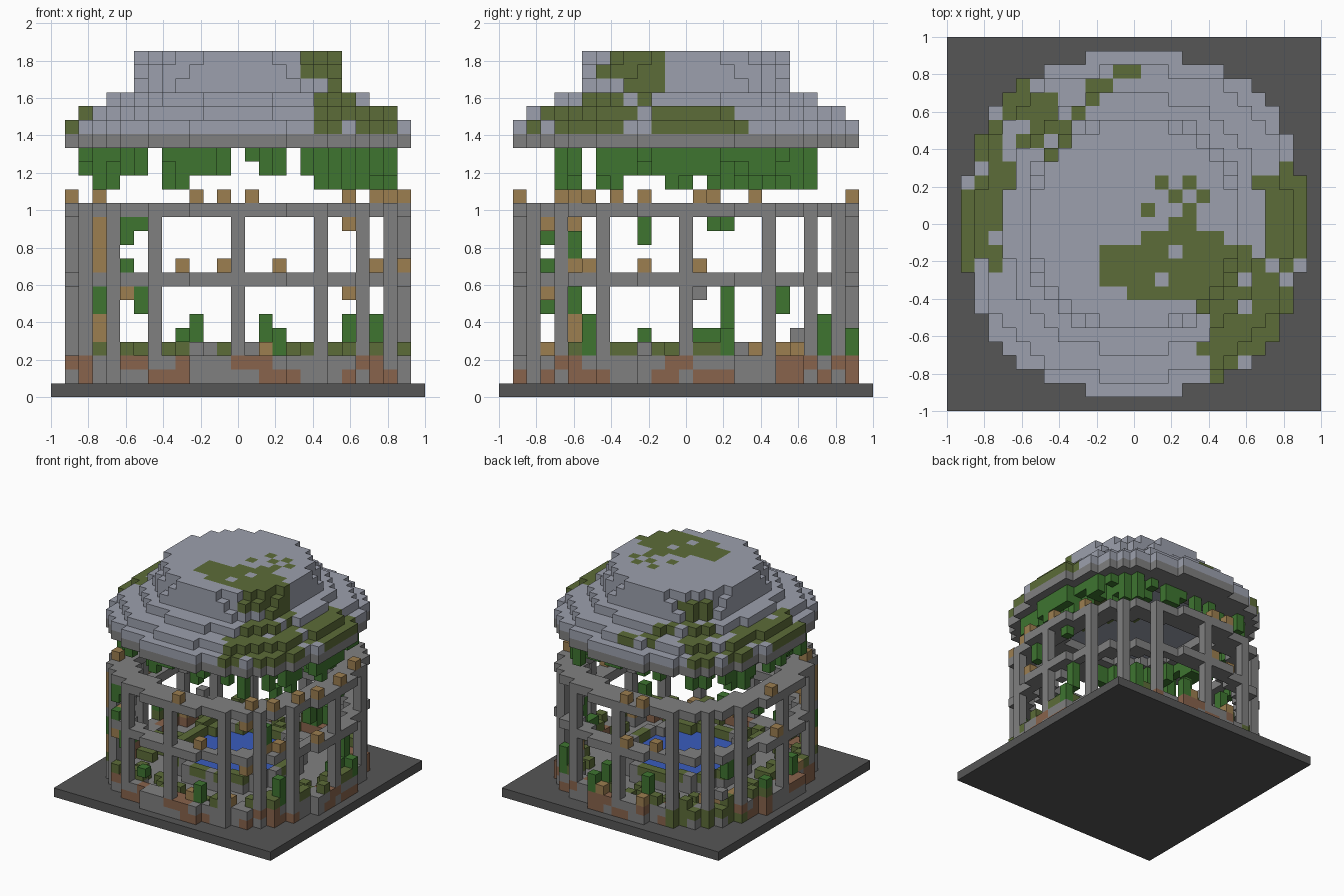
import bpy, bmesh, math, random

random.seed(5)
CELL = 2 / 27

cube = bpy.data.objects.get("Cube")
if cube:
    bpy.data.objects.remove(cube, do_unlink=True)


def make_material(name, rgb):
    linear = [((c / 255 + 0.055) / 1.055) ** 2.4 for c in rgb] + [1]
    mat = bpy.data.materials.new(name)
    mat.use_nodes = True
    mat.diffuse_color = linear
    mat.node_tree.nodes["Principled BSDF"].inputs["Base Color"].default_value = linear
    return mat


MATS = {name: make_material(name, rgb) for name, rgb in {
    "dark_stone": (86, 86, 86), "stone": (128, 128, 128), "slate": (156, 160, 173),
    "moss": (92, 108, 56), "leaf": (62, 117, 48), "timber": (156, 126, 80),
    "rust": (136, 99, 76), "water": (58, 92, 190)}.items()}

SIDES = [(1, 0, 0), (-1, 0, 0), (0, 1, 0), (0, -1, 0), (0, 0, 1), (0, 0, -1)]


def build(name, cells):
    """Turn a {(i, j, k): colour} block set into a mesh of its exposed faces."""
    bm = bmesh.new()
    verts = {}
    colours = sorted(set(cells.values()))

    def vert(p):
        if p not in verts:
            verts[p] = bm.verts.new(((p[0] - .5) * CELL, (p[1] - .5) * CELL, p[2] * CELL))
        return verts[p]

    for cell, colour in cells.items():
        for side in SIDES:
            if tuple(a + b for a, b in zip(cell, side)) in cells:
                continue
            axis = next(n for n in range(3) if side[n])
            u, v = (axis + 1) % 3, (axis + 2) % 3
            corners = []
            for du, dv in ((0, 0), (1, 0), (1, 1), (0, 1)):
                p = list(cell)
                p[axis] += side[axis] > 0
                p[u] += du
                p[v] += dv
                corners.append(vert(tuple(p)))
            if side[axis] < 0:
                corners.reverse()
            bm.faces.new(corners).material_index = colours.index(colour)
    mesh = bpy.data.meshes.new(name)
    bm.to_mesh(mesh)
    bm.free()
    for colour in colours:
        mesh.materials.append(MATS[colour])
    bpy.context.collection.objects.link(bpy.data.objects.new(name, mesh))


def disc(radius, inner=0, power=2.4):
    """Cells of a slightly squared circle, with an optional hole."""
    span = range(-13, 14)
    return [(i, j) for i in span for j in span
            if inner ** power <= abs(i) ** power + abs(j) ** power < radius ** power]


def layer(cells, colour, *levels):
    return {(i, j, k): colour for i, j in cells for k in levels}


OUTER, RIM, POOL = 12.24, 11.2, 5.4
RING = disc(OUTER, 10.5)
EDGE = disc(OUTER, RIM)

# Square ground slab
build("ground_slab", {(i, j, 0): "dark_stone" for i in range(-13, 14) for j in range(-13, 14)})

# Low wall with rust patches and one mossy corner
wall = layer(RING, "stone", 1, 2)
for i, j, k in wall:
    turn = math.atan2(j, i)
    if 2 < turn < 2.7 and random.random() < .7:
        wall[i, j, k] = "moss"
    elif math.sin(turn * 9 + k) + math.sin(turn * 17 - k * 2) > .1:
        wall[i, j, k] = "rust"
build("low_wall", wall)

# Inner floor with moss tufts, and the sunken pool in its mossy rim
floor = layer(disc(10.5, POOL + 1), "stone", 1)
floor.update({(i, j, 2): "moss" for i, j in disc(10.5, 8) if random.random() < .25})
build("inner_floor", floor)
rim = layer(disc(POOL + 1, POOL), "stone", 1, 2, 3)
for i, j, k in rim:
    if k == 3 and random.random() < .5:
        rim[i, j, k] = "moss"
build("pool_rim", rim)
build("pool_water", layer(disc(POOL), "water", 1, 2))

# Sixteen posts, mirrored into every quadrant
posts = {(a * sx, b * sy) for a, b in ((12, 0), (0, 12), (11, 6), (6, 11), (9, 9))
         for sx in (1, -1) for sy in (1, -1)}
build("posts", layer(posts, "stone", *range(3, 8), *range(9, 13)))

# Two broad stone rings that tie the posts together
for name, level, inner in (("middle_ring", 8, 10.5), ("upper_ring", 13, 9.5)):
    build(name, layer(disc(OUTER, inner), "stone", level))

# Moss growing on top of the wall
build("wall_moss", {(i, j, 3): random.choice(("moss", "moss", "moss", "timber"))
                    for i, j in RING if (i, j) not in posts and random.random() < .33})

# Timber blocks standing on the rings
for name, level, chance in (("upper_blocks", 14, .16), ("middle_blocks", 9, .13)):
    build(name, layer([c for c in EDGE if c not in posts and random.random() < chance],
                      "timber", level))


def edge_cell(index, side):
    """Rim cell at a column: front, back, right or left."""
    reach = min(11, max(j for i, j in EDGE if i == index))
    return {"front": (index, -reach), "back": (index, reach),
            "right": (reach, index), "left": (-reach, index)}[side]


# Bushes outside, one creeper along a post, then growth in the openings:
# side, column, lowest and highest level
growth = layer([(12, 3), (-12, 3), (3, 12)], "leaf", 3, 4)
growth.update(layer([(9, -8)], "leaf", 9, 10, 11))
for side, index, low, high, colour in (
        ("front", -8, 11, 12, "leaf"), ("front", -7, 12, 12, "leaf"),
        ("front", -8, 9, 9, "leaf"), ("front", -10, 9, 12, "timber"),
        ("front", -10, 6, 7, "leaf"), ("front", -10, 4, 5, "timber"),
        ("front", -7, 6, 7, "leaf"), ("front", -8, 7, 7, "timber"),
        ("front", 8, 12, 12, "timber"), ("front", 8, 7, 7, "timber"),
        ("back", -3, 3, 5, "leaf"), ("front", -4, 4, 4, "leaf"),
        ("back", 2, 3, 5, "leaf"), ("front", 3, 3, 4, "leaf"),
        ("back", 8, 3, 5, "leaf"), ("left", -3, 3, 4, "leaf"),
        ("right", -3, 11, 12, "leaf"), ("right", 2, 12, 12, "leaf"),
        ("left", 3, 12, 12, "leaf"), ("right", -7, 3, 5, "leaf"),
        ("right", 3, 5, 7, "leaf"), ("right", 1, 3, 4, "leaf"),
        ("right", 2, 3, 4, "leaf"), ("left", 7, 6, 7, "leaf"),
        ("left", 8, 4, 4, "stone"), ("right", 1, 7, 7, "stone")):
    growth.update(layer([edge_cell(index, side)], colour, *range(low, high + 1)))
build("creepers", growth)

# Vines hanging under the roof, thicker on two opposite flanks
vines = {}
for i, j in disc(RIM, 8.4):
    chance = .75 if i * j > 0 else .45
    if abs(j) <= 9 and i not in (-6, 4) and random.random() < chance:
        vines.update(layer([(i, j)], "leaf", *range(random.choice((15, 16, 16, 17)), 18)))
build("hanging_vines", vines)

# Stone eave under the roof
build("eave_ring", layer(disc(OUTER, 7.5), "stone", 18))


def mossy(i, j, k):
    """Patches on one flank, on the opposite flank and on the crown."""
    turn, far = math.atan2(j, i), math.hypot(i, j)
    if k == 24 and ((i - 3) / 5.3) ** 2 + ((j + 3.2) / 2.6) ** 2 < 1:
        return True
    if k >= 22:
        return -.95 < turn < -.2 and far > 6.3 or k < 24 and 2.1 < turn < 2.5 and far > 7
    if k == 21:
        return -.95 < turn < -.15 or 2 < turn < 2.5
    return -1.1 < turn < .36 or (2.1 < turn or turn < -2.85) and far > 9


# Stepped roof: level, radius, squareness
roof = {}
for level, radius, power in ((19, OUTER, 2.4), (20, RIM, 2.4), (21, 9.3, 2.3),
                             (22, 8.4, 2), (23, 7.9, 2), (24, 7.4, 2)):
    for i, j in disc(radius, 0, power):
        if level >= 22 and max(abs(i), abs(j)) > 7:
            continue
        green = mossy(i, j, level) and random.random() < (.9 if i > 0 else .78)
        roof[i, j, level] = "moss" if green else "slate"

# Stray moss on the crown and on the back slope
for spot in ((1, 1), (2, 3), (4, 3), (3, 2), (5, 2), (4, 1), (3, 0), (4, 0),
             (3, -1), (4, -1), (6, -1), (-2, -2)):
    roof[(*spot, 24)] = "moss"
for spot in ((-1, 11), (0, 11), (-3, 10), (-2, 10), (-3, 9)):
    roof[(*spot, 20 if spot[1] > 9 else 21)] = "moss"
build("stepped_roof", roof)
